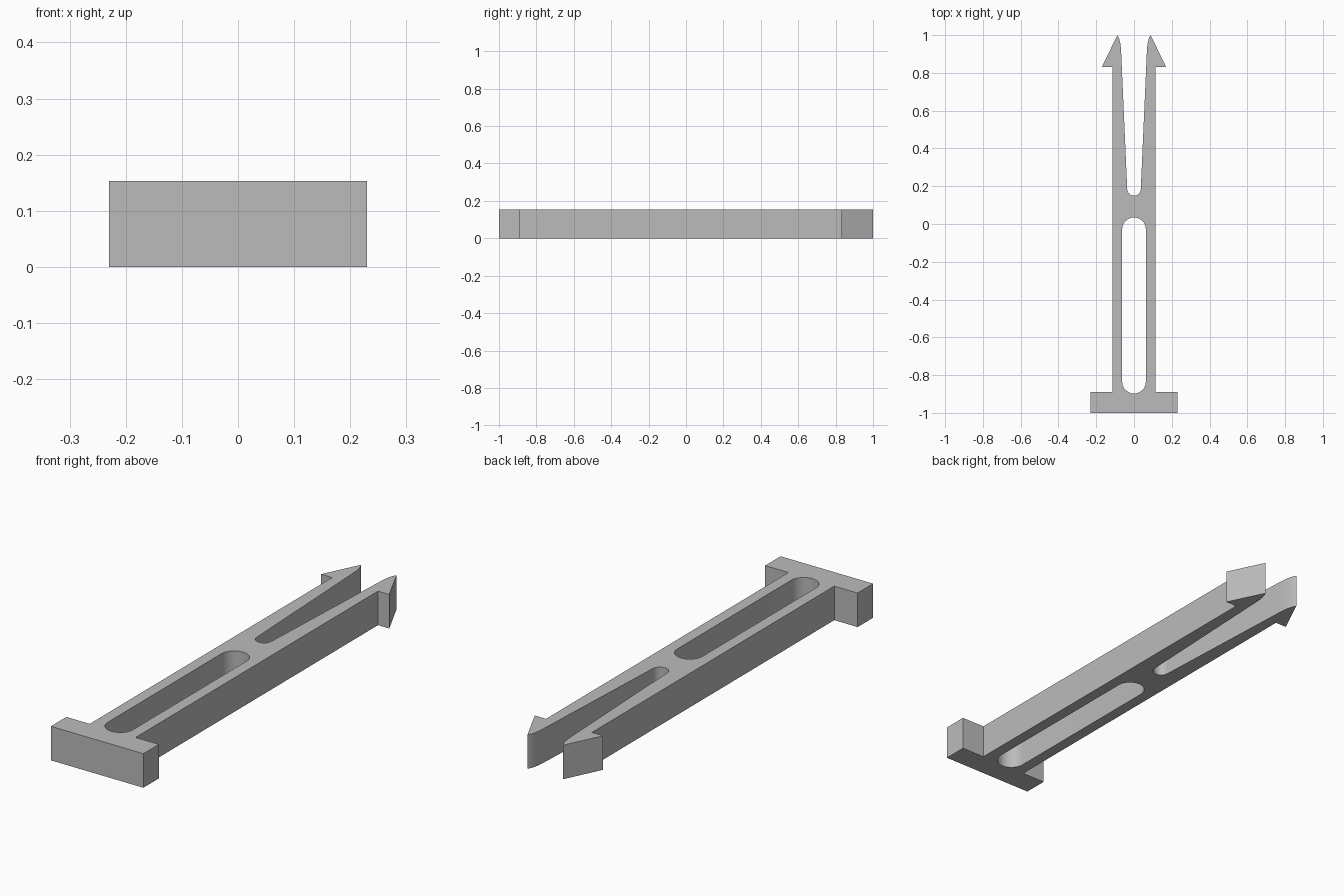
import bpy, bmesh
from math import sin, cos, pi

HEIGHT = 0.153

cube = bpy.data.objects.get("Cube")
if cube:
    bpy.data.objects.remove(cube, do_unlink=True)

grey = bpy.data.materials.new("plain grey")
grey.use_nodes = True
colour = (0.5, 0.5, 0.5, 1)
grey.diffuse_color = colour
grey.node_tree.nodes["Principled BSDF"].inputs["Base Color"].default_value = colour


def arc(cy, r, start, end, steps):
    """Points on an arc centred on the middle line."""
    angles = [start + (end - start) * i / steps for i in range(steps + 1)]
    return [(r * cos(a), cy + r * sin(a)) for a in angles]


def add_loop(bm, points):
    verts = [bm.verts.new((x, y, 0)) for x, y in points]
    for a, b in zip(verts, verts[1:] + verts[:1]):
        bm.edges.new((a, b))


# Left half of the outline: foot, stem, barb, rounded tip, tapering notch
half = [(0.23, -1), (0.23, -0.89), (0.114, -0.89), (0.114, 0.831),
        (0.17, 0.831), (0.088, 1), (0.08, 0.985), (0.074, 0.965),
        (0.07, 0.94), (0.068, 0.91)]
half += arc(0.186, 0.036, 0, -pi / 2, 10)[:-1]
outline = half + [(0, 0.15)] + [(-x, y) for x, y in reversed(half)]

# Long rounded slot through the stem
slot = arc(-0.028, 0.0625, 0, pi, 20) + arc(-0.835, 0.0625, pi, 2 * pi, 20)

# Fill the flat shape and pull it up to full height
bm = bmesh.new()
add_loop(bm, outline)
add_loop(bm, slot)
bmesh.ops.triangle_fill(bm, use_beauty=True, edges=bm.edges[:])
raised = bmesh.ops.extrude_face_region(bm, geom=bm.faces[:], use_keep_orig=True)
top = [v for v in raised["geom"] if isinstance(v, bmesh.types.BMVert)]
bmesh.ops.translate(bm, verts=top, vec=(0, 0, HEIGHT))
bmesh.ops.recalc_face_normals(bm, faces=bm.faces[:])

mesh = bpy.data.meshes.new("barbed_clip")
bm.to_mesh(mesh)
bm.free()
mesh.materials.append(grey)
clip = bpy.data.objects.new("barbed_clip", mesh)
bpy.context.collection.objects.link(clip)

# Smooth the curved walls, keep the corners sharp
bpy.ops.object.select_all(action="DESELECT")
clip.select_set(True)
bpy.context.view_layer.objects.active = clip
bpy.ops.object.shade_smooth_by_angle(angle=pi / 6)
